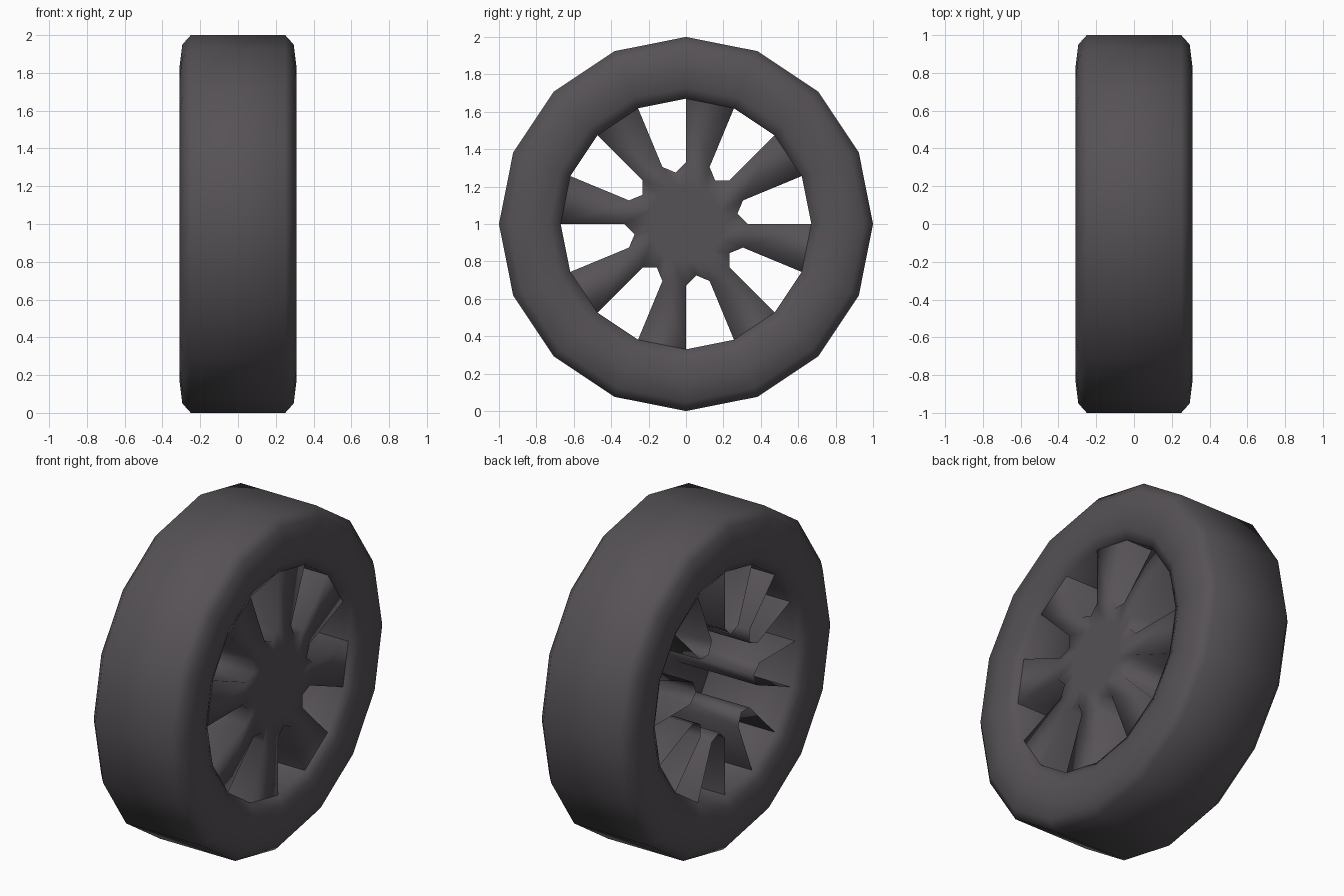
import bpy, bmesh, math

if "Cube" in bpy.data.objects:
    bpy.data.objects.remove(bpy.data.objects["Cube"])

SIDES = 16
R_RIM, R_HUB, R_DIP, R_CAP = 0.67, 0.33, 0.28, 0.2
X_FRONT, X_BACK = 0.265, -0.26

mat = bpy.data.materials.new("dark_grey")
mat.diffuse_color = (0.093, 0.084, 0.093, 1)
mat.use_nodes = True
mat.node_tree.nodes["Principled BSDF"].inputs["Base Color"].default_value = mat.diffuse_color


def polar(x, r, deg):
    a = math.radians(deg)
    return (x, r * math.cos(a), 1 + r * math.sin(a))


def finish(name, bm):
    bmesh.ops.remove_doubles(bm, verts=bm.verts, dist=1e-4)
    for f in bm.faces:
        f.smooth = True
    me = bpy.data.meshes.new(name)
    bm.to_mesh(me)
    bm.free()
    me.materials.append(mat)
    ob = bpy.data.objects.new(name, me)
    bpy.context.collection.objects.link(ob)


def face(bm, pts):
    bm.faces.new([bm.verts.new(p) for p in pts])


# Tyre: closed profile (x, radius) revolved around the axle
profile = [(X_FRONT, R_RIM), (0.295, 0.73), (0.31, 0.83), (0.295, 0.95), (0.25, 1.0),
           (-0.25, 1.0), (-0.295, 0.95), (-0.31, 0.83), (-0.295, 0.73), (X_BACK, R_RIM)]
bm = bmesh.new()
step = 360 / SIDES
for i in range(SIDES):
    a, b = i * step, (i + 1) * step
    for p, q in zip(profile, profile[1:] + profile[:1]):
        face(bm, [polar(*p, a), polar(*p, b), polar(*q, b), polar(*q, a)])
bmesh.ops.remove_doubles(bm, verts=bm.verts, dist=1e-4)
bmesh.ops.recalc_face_normals(bm, faces=bm.faces)
finish("tyre", bm)

# Hub and spokes: front sheet with eight windows, open behind
bm = bmesh.new()
for k in range(8):
    a, m, b, c = (k * 45 + d for d in (0, 11.25, 22.5, 45))
    edge = [(R_HUB, a), (R_DIP, m), (R_HUB, b), (R_HUB, c)]
    # flat hub cap and the ring around it
    for (r0, a0), (r1, a1) in zip(edge, edge[1:]):
        face(bm, [(X_FRONT, 0, 1), polar(X_FRONT, R_CAP, a0), polar(X_FRONT, R_CAP, a1)])
        face(bm, [polar(X_FRONT, R_CAP, a0), polar(X_FRONT, r0, a0),
                  polar(X_FRONT, r1, a1), polar(X_FRONT, R_CAP, a1)])
    # spoke front
    face(bm, [polar(X_FRONT, R_HUB, b), polar(X_FRONT, R_RIM, b),
              polar(X_FRONT, R_RIM, c), polar(X_FRONT, R_HUB, c)])
    # window walls running to the back
    wall = [(R_RIM, a), (R_HUB, a), (R_DIP, m), (R_HUB, b), (R_RIM, b)]
    for (r0, a0), (r1, a1) in zip(wall, wall[1:]):
        face(bm, [polar(X_FRONT, r0, a0), polar(X_BACK, r0, a0),
                  polar(X_BACK, r1, a1), polar(X_FRONT, r1, a1)])
finish("hub_and_spokes", bm)
